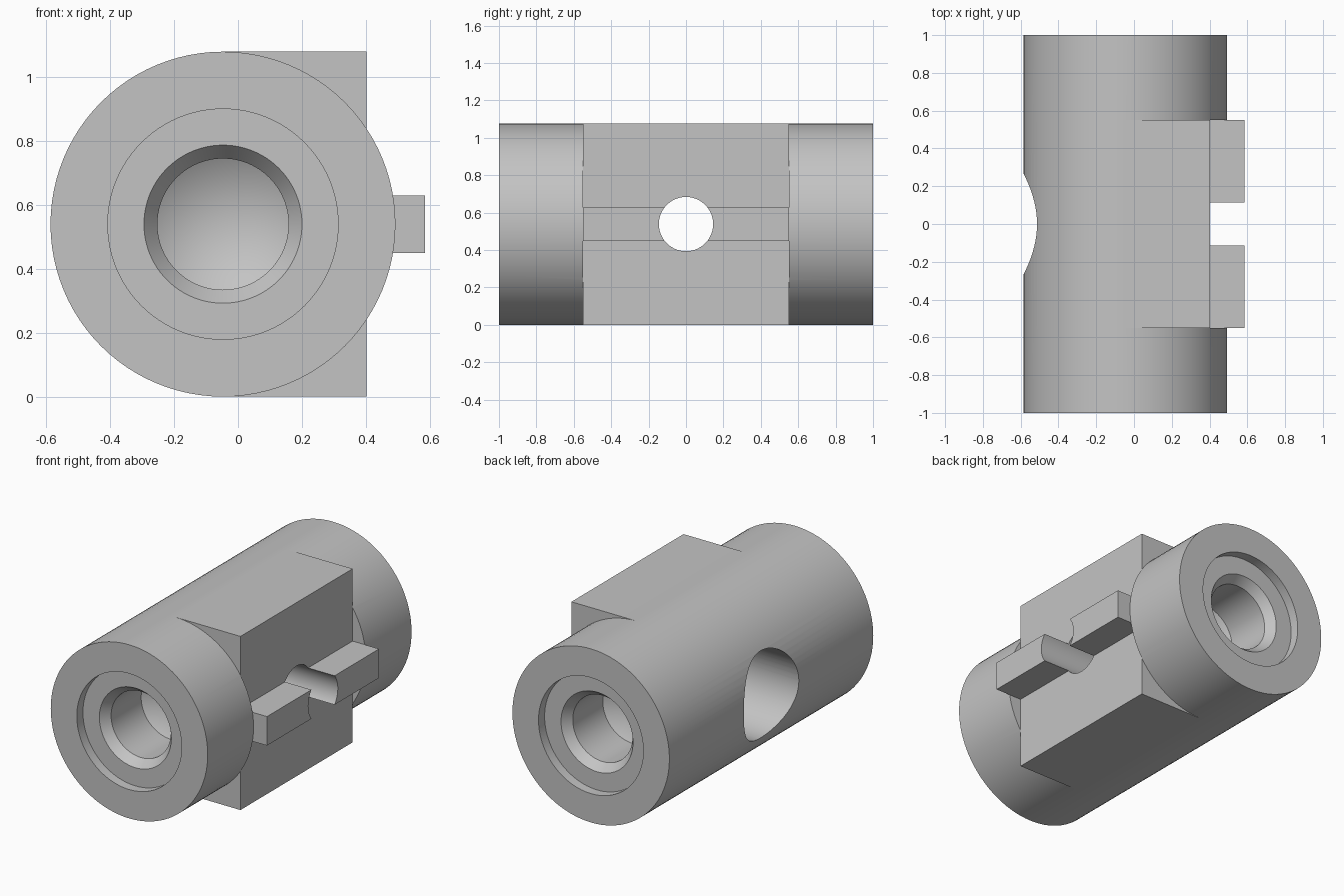
import bpy, bmesh, math
from mathutils import Matrix, Vector

if "Cube" in bpy.data.objects:
    bpy.data.objects.remove(bpy.data.objects["Cube"], do_unlink=True)

R = 0.539            # barrel radius, also the axis height
AX = -0.047          # barrel axis in x
HALF = 0.55          # half length of the flat block
FACE = 0.402         # flat mounting face in x
SEG = 96

steel = bpy.data.materials.new("plain grey")
steel.use_nodes = True
grey = (0.55, 0.55, 0.55, 1)
steel.diffuse_color = grey
steel.node_tree.nodes["Principled BSDF"].inputs["Base Color"].default_value = grey


def make(name, bm):
    bmesh.ops.recalc_face_normals(bm, faces=bm.faces)
    mesh = bpy.data.meshes.new(name)
    bm.to_mesh(mesh)
    bm.free()
    mesh.materials.append(steel)
    obj = bpy.data.objects.new(name, mesh)
    bpy.context.scene.collection.objects.link(obj)
    return obj


def box(name, lo, hi):
    lo, hi = Vector(lo), Vector(hi)
    bm = bmesh.new()
    bmesh.ops.create_cube(bm, size=1)
    bmesh.ops.scale(bm, vec=hi - lo, verts=bm.verts)
    bmesh.ops.translate(bm, vec=(lo + hi) / 2, verts=bm.verts)
    return make(name, bm)


def lathe(name, profile, origin, axis):
    """Solid of revolution from (radius, distance along axis) points."""
    bm = bmesh.new()
    verts = [bm.verts.new((r, 0, d)) for r, d in profile]
    edges = [bm.edges.new(pair) for pair in zip(verts, verts[1:])]
    bmesh.ops.spin(bm, geom=verts + edges, cent=(0, 0, 0), axis=(0, 0, 1),
                   angle=math.tau, steps=SEG)
    bmesh.ops.remove_doubles(bm, verts=bm.verts, dist=1e-5)
    turn = Vector((0, 0, 1)).rotation_difference(Vector(axis)).to_matrix().to_4x4()
    bm.transform(Matrix.Translation(origin) @ turn)
    return make(name, bm)


def rod(name, radius, length, origin, axis):
    points = [(0, 0), (radius, 0), (radius, length), (0, length)]
    return lathe(name, points, origin, axis)


def combine(body, tool, operation):
    mod = body.modifiers.new(tool.name, "BOOLEAN")
    mod.operation, mod.solver, mod.object = operation, "EXACT", tool
    bpy.context.view_layer.update()
    graph = bpy.context.evaluated_depsgraph_get()
    result = bpy.data.meshes.new_from_object(body.evaluated_get(graph))
    body.modifiers.clear()
    body.data = result
    bpy.data.objects.remove(tool, do_unlink=True)


# Barrel, flattened along the middle of one side
body = rod("clamp_body", R, 2, (AX, -1, R), (0, 1, 0))
combine(body, box("flat_cut", (FACE, -HALF, -0.1), (0.8, HALF, 1.2)), "DIFFERENCE")

# Square mounting block and its locating key
combine(body, box("block", (AX, -HALF, 0), (FACE, HALF, 2 * R)), "UNION")
combine(body, box("key", (0.3, -HALF, R - 0.09), (0.584, HALF, R + 0.09)), "UNION")

# Recessed, chamfered blind bores with a drill point, one in each end
bore = [(0, -0.1), (0.36, -0.1), (0.36, 0.06), (0.247, 0.06),
        (0.205, 0.115), (0.205, 0.41), (0, 0.533)]
for side in (-1, 1):
    combine(body, lathe("bore", bore, (AX, side, R), (0, -side, 0)), "DIFFERENCE")

# Counterbored cross hole
cross = [(0, 0), (0.27, 0), (0.27, 0.8), (0.145, 0.8), (0.145, 1.5), (0, 1.5)]
combine(body, lathe("cross_hole", cross, (-0.7, 0, R), (1, 0, 0)), "DIFFERENCE")

# Smooth curved walls, sharp machined edges
bpy.ops.object.select_all(action="DESELECT")
body.select_set(True)
bpy.context.view_layer.objects.active = body
bpy.ops.object.shade_smooth_by_angle(angle=math.radians(25))
